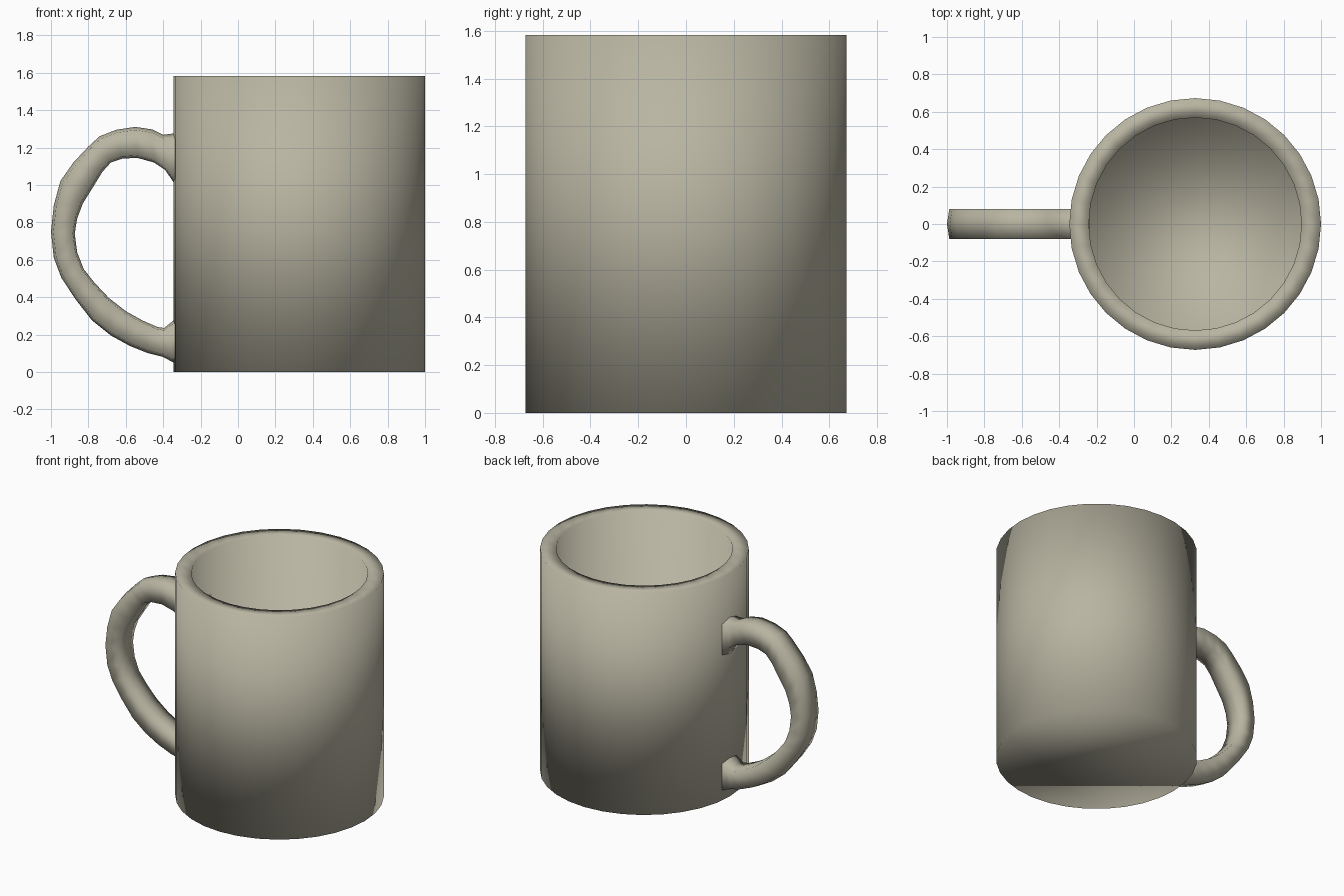
import bpy, bmesh
from math import cos, sin, tau

SIDES = 32      # segments around the cup
CX = 0.327      # cup axis

clay = bpy.data.materials.new("olive_grey")
clay.diffuse_color = (0.48, 0.46, 0.36, 1)


def build(name, rings):
    """Skin a list of closed rings and cap both ends."""
    bm = bmesh.new()
    loops = [[bm.verts.new(p) for p in ring] for ring in rings]
    for a, b in zip(loops, loops[1:]):
        n = len(a)
        for i in range(n):
            j = (i + 1) % n
            bm.faces.new((a[i], a[j], b[j], b[i]))
    bm.faces.new(loops[0])
    bm.faces.new(loops[-1])
    bmesh.ops.recalc_face_normals(bm, faces=bm.faces[:])
    for f in bm.faces:
        f.smooth = True
    mesh = bpy.data.meshes.new(name)
    bm.to_mesh(mesh)
    bm.free()
    mesh.materials.append(clay)
    obj = bpy.data.objects.new(name, mesh)
    bpy.context.collection.objects.link(obj)
    return obj


# Cup: outer wall, flat rim, inner wall, floor
profile = [(0.673, 0), (0.673, 1.583), (0.569, 1.583), (0.569, 0.10)]
build("cup", [[(CX + r * cos(tau * i / SIDES), r * sin(tau * i / SIDES), z)
               for i in range(SIDES)] for r, z in profile])

# Handle: matching points on the outer and inner outline (x, z, x, z)
outline = [
    (-0.238, 1.28, -0.238, 1.01), (-0.345, 1.275, -0.345, 1.015),
    (-0.40, 1.268, -0.39, 1.08), (-0.46, 1.297, -0.45, 1.12),
    (-0.55, 1.31, -0.54, 1.145), (-0.65, 1.295, -0.62, 1.14),
    (-0.74, 1.26, -0.68, 1.12), (-0.80, 1.205, -0.725, 1.07),
    (-0.88, 1.12, -0.78, 0.98), (-0.95, 1.02, -0.83, 0.90),
    (-0.985, 0.89, -0.86, 0.82), (-1.00, 0.75, -0.873, 0.74),
    (-0.985, 0.61, -0.86, 0.64), (-0.945, 0.505, -0.825, 0.55),
    (-0.87, 0.39, -0.77, 0.48), (-0.78, 0.275, -0.69, 0.395),
    (-0.68, 0.195, -0.60, 0.325), (-0.58, 0.14, -0.51, 0.275),
    (-0.48, 0.10, -0.43, 0.24), (-0.40, 0.08, -0.395, 0.235),
    (-0.345, 0.05, -0.345, 0.275), (-0.25, 0.05, -0.25, 0.275),
]
# Boxy cross-section with slightly crowned outer and inner sides
section = [(1, 0), (0.8, 0.08), (-0.85, 0.08),
           (-1, 0), (-0.85, -0.08), (0.8, -0.08)]


def handle_ring(x1, z1, x2, z2):
    return [((x1 + x2) / 2 + c * (x1 - x2) / 2, y,
             (z1 + z2) / 2 + c * (z1 - z2) / 2) for c, y in section]


build("handle", [handle_ring(*p) for p in outline])
